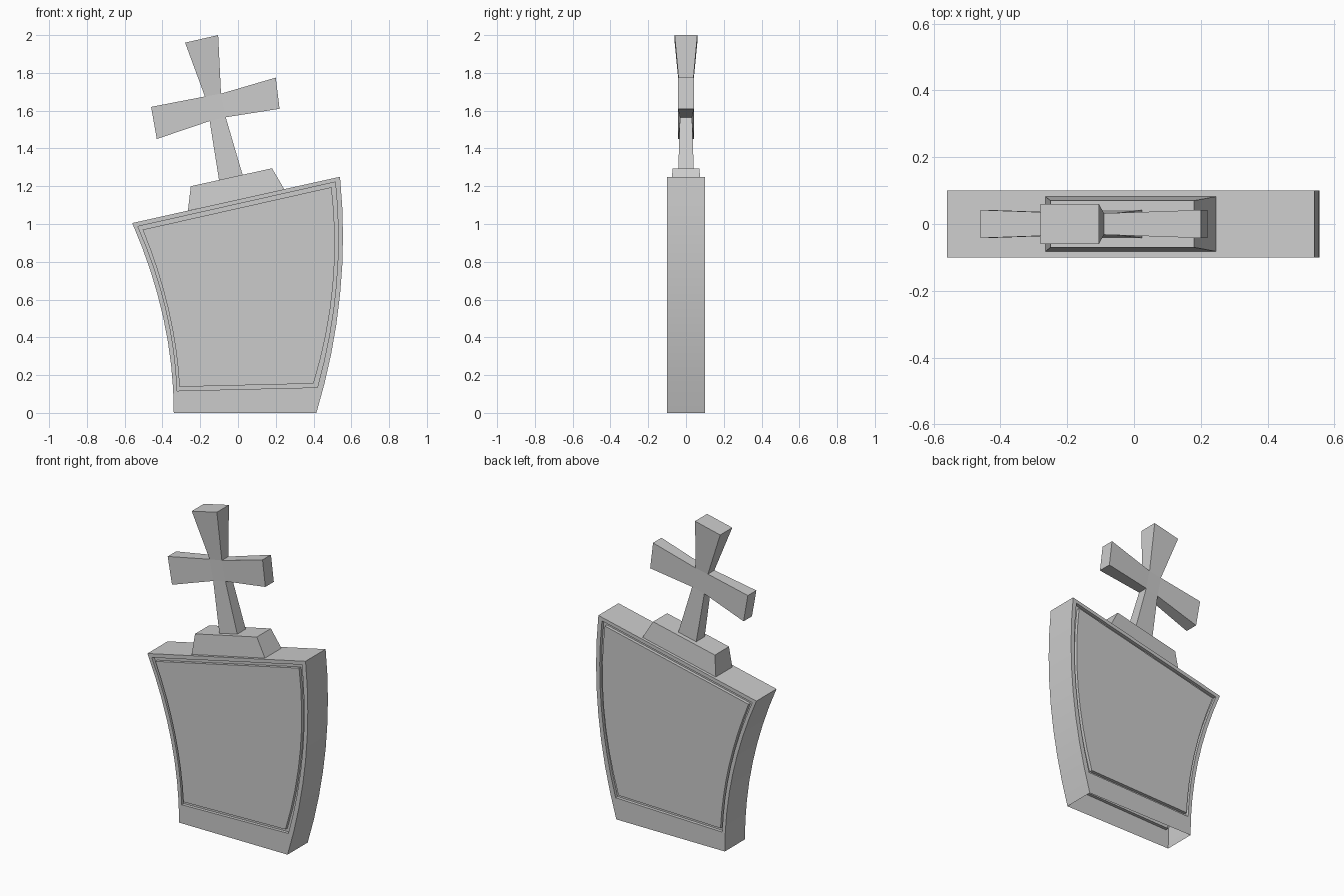
import bpy, bmesh

if "Cube" in bpy.data.objects:
    bpy.data.objects.remove(bpy.data.objects["Cube"])

SEG = 8  # segments along each curved flank


def curve(p0, p1, p2):
    """Quadratic curve sampled in the xz plane."""
    pts = []
    for i in range(SEG + 1):
        t = i / SEG
        pts.append(tuple(a * (1 - t) ** 2 + 2 * b * t * (1 - t) + c * t * t
                         for a, b, c in zip(p0, p1, p2)))
    return pts


def outline(right, left):
    """Closed loop: up the right flank, down the left flank."""
    return curve(*right) + curve(*left)[::-1]


def ring(bm, pts, y):
    return [bm.verts.new((x, y, z)) for x, z in pts]


def bridge(bm, a, b, skip_last=False):
    n = len(a)
    for i in range(n - 1 if skip_last else n):
        j = (i + 1) % n
        bm.faces.new((a[i], a[j], b[j], b[i]))


def finish(bm, name):
    bmesh.ops.recalc_face_normals(bm, faces=bm.faces)
    me = bpy.data.meshes.new(name)
    bm.to_mesh(me)
    bm.free()
    ob = bpy.data.objects.new(name, me)
    bpy.context.collection.objects.link(ob)
    return ob


# Leaning slab with a rectangular groove on both faces, open underneath
body = outline(((0.415, 0), (0.603, 0.625), (0.54, 1.25)),
               ((-0.34, 0), (-0.34, 0.5), (-0.56, 1.005)))
groove_out = outline(((0.42, 0.135), (0.5725, 0.68), (0.515, 1.222)),
                     ((-0.322, 0.117), (-0.337, 0.55), (-0.53, 0.987)))
groove_in = outline(((0.40, 0.155), (0.5585, 0.675), (0.495, 1.195)),
                    ((-0.31, 0.138), (-0.3325, 0.55), (-0.505, 0.97)))
HALF, DEPTH = 0.1, 0.02
bm = bmesh.new()
rims = []
for s in (-1, 1):
    loops = [ring(bm, body, s * HALF),
             ring(bm, groove_out, s * HALF),
             ring(bm, groove_out, s * (HALF - DEPTH)),
             ring(bm, groove_in, s * (HALF - DEPTH)),
             ring(bm, groove_in, s * HALF)]
    for a, b in zip(loops, loops[1:]):
        bridge(bm, a, b)
    p = loops[-1]
    for i in range(SEG):  # flat panel
        bm.faces.new((p[i], p[i + 1], p[-2 - i], p[-1 - i]))
    rims.append(loops[0])
bridge(bm, rims[0], rims[1], skip_last=True)
slab = finish(bm, "headstone_slab")
bpy.context.view_layer.objects.active = slab
slab.select_set(True)
bpy.ops.object.shade_smooth_by_angle()

# Tapered plinth sitting on the sloping top
bm = bmesh.new()
xz_low, xz_high = ((-0.265, 1.071), (0.245, 1.184)), ((-0.25, 1.2), (0.18, 1.295))


def rect(ends, h):
    (x0, z0), (x1, z1) = ends
    return [bm.verts.new(v) for v in
            ((x0, -h, z0), (x1, -h, z1), (x1, h, z1), (x0, h, z0))]


low, high = rect(xz_low, 0.082), rect(xz_high, 0.07)
bridge(bm, low, high)
bm.faces.new(low)
bm.faces.new(high)
finish(bm, "plinth")

# Tilted cross: central block with four flaring arms
centre = [(-0.175, 1.675), (-0.09, 1.69), (-0.065, 1.565), (-0.15, 1.545)]
arms = [((-0.28, 1.96), (-0.105, 2.0), 0.06),      # top
        ((0.20, 1.775), (0.22, 1.61), 0.042),      # right
        ((0.025, 1.258), (-0.10, 1.23), 0.042),    # bottom
        ((-0.43, 1.45), (-0.46, 1.62), 0.042)]     # left
bm = bmesh.new()
front, back = ring(bm, centre, -0.032), ring(bm, centre, 0.032)
bm.faces.new(front)
bm.faces.new(back)
for i, (a, b, h) in enumerate(arms):
    j = (i + 1) % 4
    root = [front[i], front[j], back[j], back[i]]
    tip = [bm.verts.new((x, y, z)) for (x, z), y in
           ((a, -h), (b, -h), (b, h), (a, h))]
    bridge(bm, root, tip)
    bm.faces.new(tip)
finish(bm, "cross")
